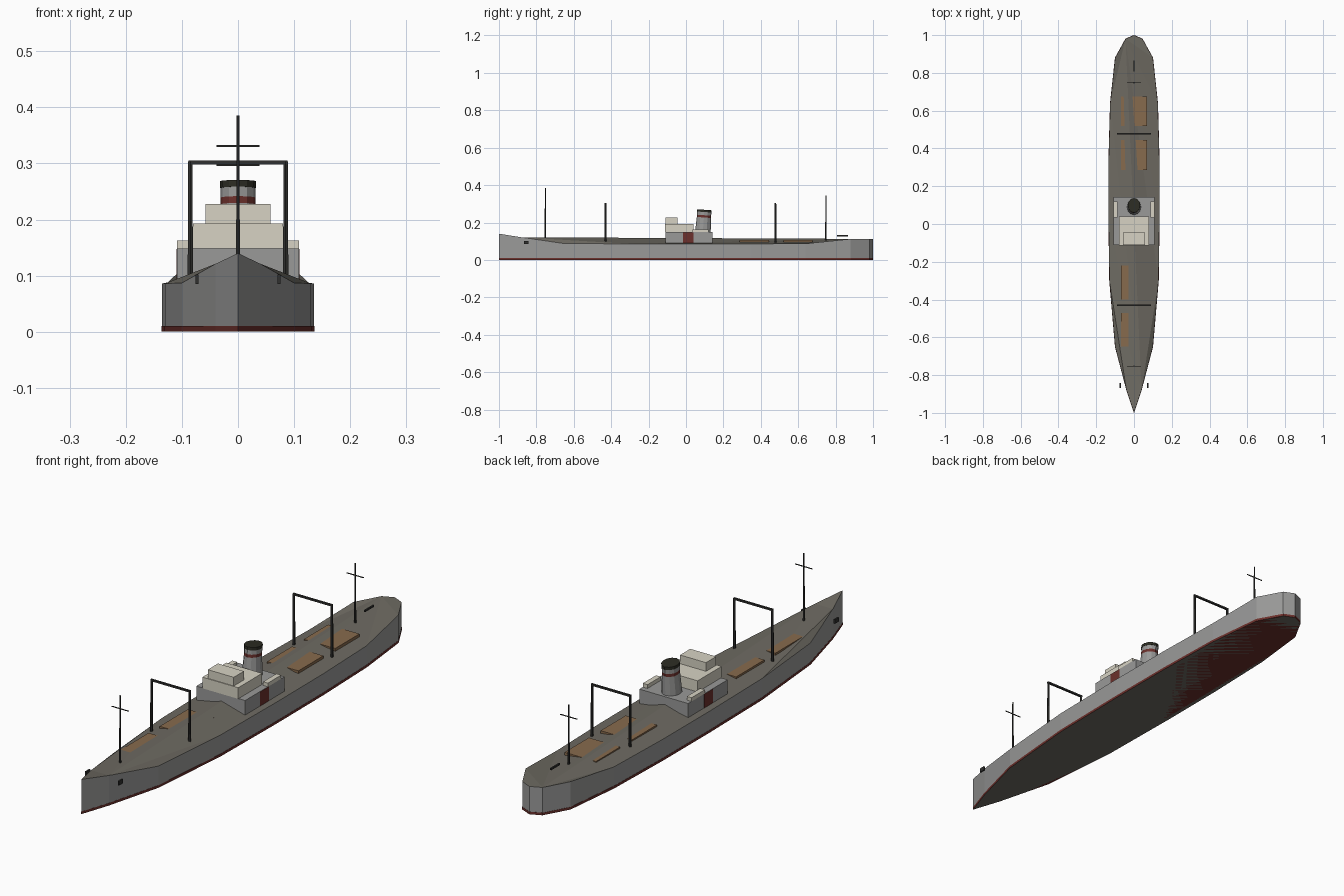
import bpy, bmesh, math
from mathutils import Vector

if "Cube" in bpy.data.objects:
    bpy.data.objects.remove(bpy.data.objects["Cube"])

def mat(name, r, g, b):
    m = bpy.data.materials.new(name)
    m.diffuse_color = (r, g, b, 1)
    m.use_nodes = True
    m.node_tree.nodes["Principled BSDF"].inputs["Base Color"].default_value = m.diffuse_color
    return m

GRAY = mat("hull_gray", .32, .32, .315)
DECK = mat("deck_brown_gray", .155, .145, .122)
RED = mat("dull_red", .15, .03, .025)
CREAM = mat("cream", .68, .65, .55)
WOOD = mat("hatch_wood", .245, .145, .075)
DARK = mat("mast_dark", .03, .03, .028)
CAP = mat("funnel_black", .025, .025, .017)

def finish(bm, name, mats):
    bmesh.ops.recalc_face_normals(bm, faces=bm.faces)
    me = bpy.data.meshes.new(name)
    bm.to_mesh(me)
    bm.free()
    for m in mats:
        me.materials.append(m)
    ob = bpy.data.objects.new(name, me)
    bpy.context.collection.objects.link(ob)
    return ob

def box(name, m, x0, x1, y0, y1, z0, z1):
    bm = bmesh.new()
    bmesh.ops.create_cube(bm, size=1)
    for v in bm.verts:
        v.co = Vector(((x0 + x1) / 2 + v.co.x * (x1 - x0),
                       (y0 + y1) / 2 + v.co.y * (y1 - y0),
                       (z0 + z1) / 2 + v.co.z * (z1 - z0)))
    return finish(bm, name, [m])

def pole(name, m, x, y, z0, z1, r0, r1, n=6):
    bm = bmesh.new()
    bmesh.ops.create_cone(bm, cap_ends=True, segments=n, radius1=r0, radius2=r1, depth=z1 - z0)
    bmesh.ops.translate(bm, verts=bm.verts, vec=(x, y, (z0 + z1) / 2))
    return finish(bm, name, [m])

# Hull stations: y, half width, deck edge height
S = [(-1, 0, .14), (-.88, .04, .121), (-.65, .1, .087), (-.3, .13, .086), (.05, .135, .086),
     (.35, .134, .086), (.64, .126, .087), (.88, .1, .112), (.98, .045, .112), (1, 0, .112)]
N = len(S)
ring = [(w, y, z) for y, w, z in S] + [(-w, y, z) for y, w, z in S[-2:0:-1]]

bm = bmesh.new()
top = [bm.verts.new(p) for p in ring]
bot = [bm.verts.new((x, y, 0)) for x, y, z in ring]
n = len(ring)
for i in range(n):
    j = (i + 1) % n
    bm.faces.new((top[i], top[j], bot[j], bot[i]))
deck = [bm.faces.new(bot)]
R = top[:N]
L = [top[0]] + [top[n - i] for i in range(1, N - 1)] + [top[N - 1]]

# Deck folds along a diagonal ridge from the bow to the stern
def fan(hub, pts):
    for a, b in zip(pts, pts[1:]):
        deck.append(bm.faces.new((hub, a, b)))

fan(L[1], L[2:4])
fan(R[1], [L[0], L[1]] + L[3:7] + [L[8]])
fan(L[8], [L[6], L[7]])
fan(L[8], [R[1]] + R[3:])
fan(R[1], [R[2], R[3]])
for f in deck:
    f.material_index = 1
finish(bm, "hull", [GRAY, DECK])

# Red waterline slab around the foot of the hull
bm = bmesh.new()
lo = [bm.verts.new((x * 1.008, y * 1.001, 0)) for x, y, z in ring]
hi = [bm.verts.new((x * 1.008, y * 1.001, .01)) for x, y, z in ring]
for i in range(n):
    j = (i + 1) % n
    bm.faces.new((lo[i], lo[j], hi[j], hi[i]))
bm.faces.new(lo)
bm.faces.new(hi)
finish(bm, "waterline_slab", [RED])

# Cargo hatches
for i, (y0, y1, x1, z) in enumerate([(-.65, -.47, .05, .107), (-.40, -.22, .05, .107),
                                     (.285, .445, .07, .1065), (.52, .675, .07, .107)]):
    box(f"hatch_{i + 1}", WOOD, -.07, x1, y0, y1, .08, z)

# Superstructure
box("deckhouse", GRAY, -.109, .109, -.11, .142, .08, .148)
box("bridge_lower", CREAM, -.08, .08, -.113, .04, .148, .193)
box("bridge_upper", CREAM, -.058, .058, -.11, -.045, .193, .228)
for s, side in ((-1, "left"), (1, "right")):
    xs = sorted((s * .088, s * .109))
    box(f"side_locker_{side}", CREAM, *xs, .035, .12, .148, .163)
    xs = sorted((s * .105, s * .1097))
    box(f"side_panel_{side}", RED, *xs, -.015, .04, .085, .147)
    # Anchors
    xs = sorted((s * .07, s * .076))
    box(f"anchor_{side}", DARK, *xs, -.867, -.842, .085, .102)

# Funnel: stacked oval rings, raked slightly aft, coloured by band
LEVELS = [(.146, .037, .042), (.227, .0315, .038), (.239, .0315, .038),
          (.256, .0315, .038), (.256, .0325, .039), (.268, .0325, .039)]
bm = bmesh.new()
rows = []
for z, rx, ry in LEVELS:
    yc = .09 + (z - .146) * .07
    rake = 0 if z < .15 else -.07
    rows.append([bm.verts.new((rx * math.cos(a), yc + ry * math.sin(a), z + rake * ry * math.sin(a)))
                 for a in (math.tau * k / 12 for k in range(12))])
for b, (a, c) in enumerate(zip(rows, rows[1:])):
    for k in range(12):
        f = bm.faces.new((a[k], a[(k + 1) % 12], c[(k + 1) % 12], c[k]))
        f.material_index = (0, 1, 0, 2, 2)[b]
bm.faces.new(rows[0])
bm.faces.new(rows[-1]).material_index = 2
finish(bm, "funnel", [GRAY, RED, CAP])

# Goalpost cargo masts
for y, where in ((-.43, "fore"), (.478, "aft")):
    for s, side in ((-1, "left"), (1, "right")):
        pole(f"{where}_post_{side}", DARK, s * .085, y, .085, .303, .0055, .0045)
    box(f"{where}_crossbar", DARK, -.088, .088, y - .004, y + .004, .298, .305)

# Pole masts with yards
for y, h, yard, where in ((-.752, .385, .331, "fore"), (.748, .345, .297, "aft")):
    pole(f"{where}_mast", DARK, 0, y, .09, h, .0042, .0026)
    box(f"{where}_yard", DARK, -.038, .038, y - .0015, y + .0015, yard - .0015, yard + .0015)

# Small bar over the stern deck
box("stern_bar", DARK, -.003, .003, .808, .865, .126, .133)
